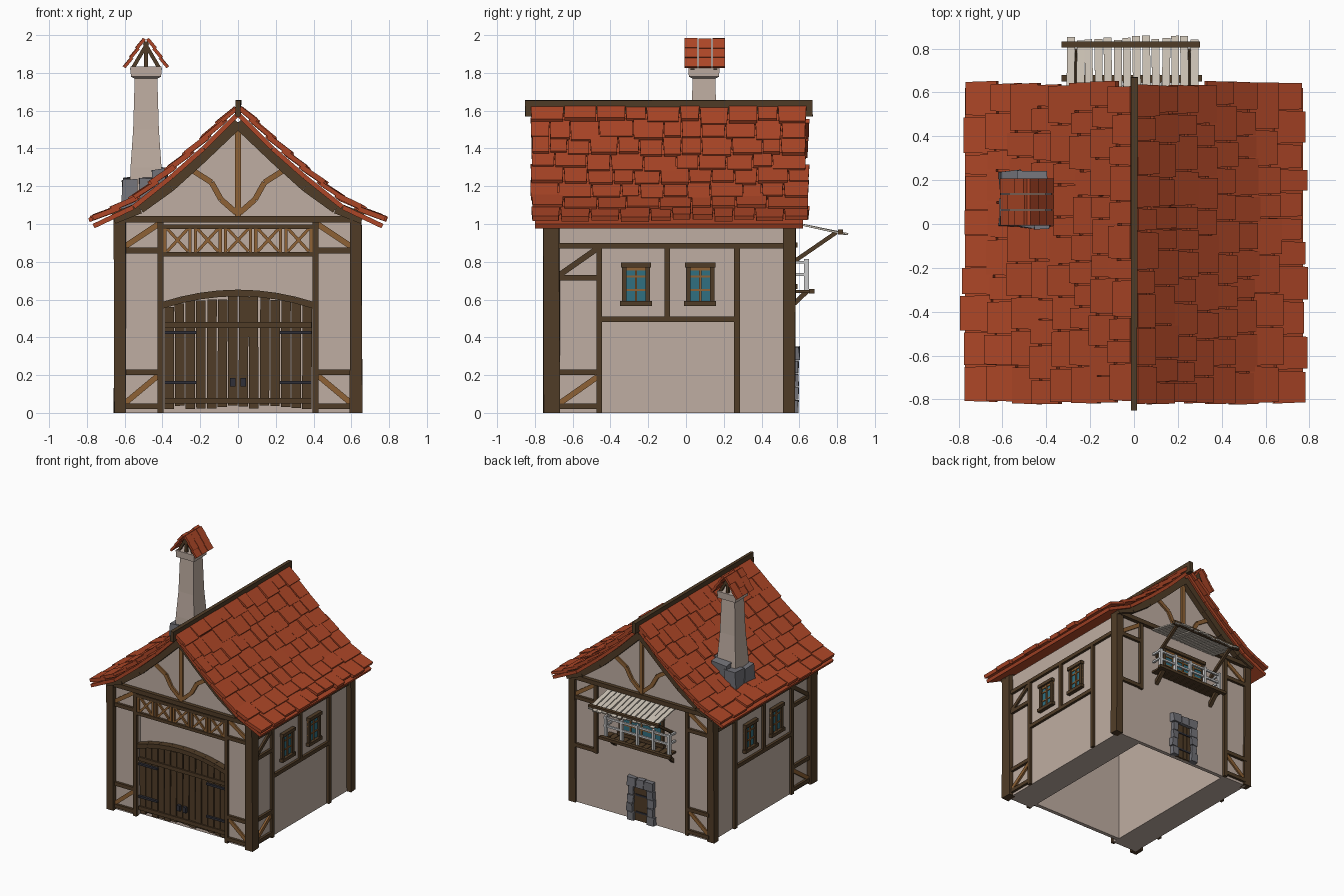
import bpy, bmesh, random
from mathutils import Vector as V

if "Cube" in bpy.data.objects:
    bpy.data.objects.remove(bpy.data.objects["Cube"])

random.seed(4)
COL = {"wall": (.52, .42, .36), "dark": (.08, .045, .02), "oak": (.27, .12, .035), "red": (.42, .062, .02),
       "stone": (.17, .17, .19), "glass": (.03, .16, .22), "pale": (.6, .54, .46), "white": (.7, .7, .68),
       "iron": (.03, .03, .04)}
MATS, PARTS = {}, {}
for k, c in COL.items():
    MATS[k] = bpy.data.materials.new(k)
    MATS[k].diffuse_color = (*c, 1)


def part(name, mat):
    if name not in PARTS:
        PARTS[name] = (bmesh.new(), mat)
    return PARTS[name][0]


def hexa(bm, lo, hi):
    lo, hi = [bm.verts.new(v) for v in lo], [bm.verts.new(v) for v in hi]
    bm.faces.new(lo[::-1])
    bm.faces.new(hi)
    for i in range(4):
        j = (i + 1) % 4
        bm.faces.new((lo[i], lo[j], hi[j], hi[i]))


def bar(bm, a, b, w, n, d, w2=None):
    """Plank from a to b, w wide, rising d along n (w2: width at b)."""
    a, b, n = V(a), V(b), V(n).normalized()
    s = (b - a).cross(n).normalized() / 2
    w2 = w2 or w
    base = [a - s * w, a + s * w, b + s * w2, b - s * w2]
    hexa(bm, base, [p + n * d for p in base])


def block(bm, x0, x1, y0, y1, z0, z1, jit=0):
    j = lambda: random.uniform(-jit, jit)
    ring = [(x0, y0), (x1, y0), (x1, y1), (x0, y1)]
    hexa(bm, [(x + j(), y + j(), z0) for x, y in ring], [(x + j(), y + j(), z1 + j()) for x, y in ring])


# wall planes: (u, z, distance out) -> world
FX, FY0, FY1 = .62, -.72, .56
FACES = {"front": (lambda u, z, d: (u, FY0 - d, z), (0, -1, 0)), "back": (lambda u, z, d: (u, FY1 + d, z), (0, 1, 0)),
         "right": (lambda u, z, d: (FX + d, u, z), (1, 0, 0)), "left": (lambda u, z, d: (-FX - d, u, z), (-1, 0, 0))}


def on(face, bm, u0, z0, u1, z1, w, d=.02, d0=-.005):
    f, n = FACES[face]
    bar(bm, f(u0, z0, d0), f(u1, z1, d0), w, n, d - d0)


def extrude_profile(bm, pts, y0, y1):
    face = bm.faces.new([bm.verts.new((x, y0, z)) for x, z in pts])
    r = bmesh.ops.extrude_face_region(bm, geom=[face])
    bmesh.ops.translate(bm, vec=(0, y1 - y0, 0), verts=[g for g in r["geom"] if isinstance(g, bmesh.types.BMVert)])


# plaster walls: side wings, gables, thin front and back infill
half = [(.4, .84), (.4, 0), (.62, 0), (.62, 1.03), (.38, 1.2), (.2, 1.36), (0, 1.54)]
walls = part("plaster_walls", "wall")
extrude_profile(walls, half + [(-x, z) for x, z in half[-2::-1]], FY0, FY1)
block(walls, -.4, .4, -.68, -.65, 0, .84)
block(walls, -.4, .4, .53, FY1, 0, .84)

# timber frame
T, O = part("timber_frame", "dark"), part("oak_braces", "oak")
for s in (-1, 1):
    for y0, y1 in ((-.755, -.67), (.515, .58)):
        x0, x1 = sorted((s * .595, s * .655))
        block(T, x0, x1, y0, y1, 0, 1.05, .004)
    for f in ("front", "back"):
        if f == "front" or s < 0:
            on(f, T, s * .41, 0, s * .41, 1.02, .03)
            for z in (.035, .215):
                on(f, T, s * .41, z, s * .61, z, .03)
            on(f, O, s * .42, .2, s * .6, .05, .03, .012)
        else:
            on(f, T, s * .41, .45, s * .41, 1.02, .03)
            on(f, T, s * .41, .47, s * .61, .47, .03)
        on(f, T, s * .41, .86, s * .61, .86, .03)
        on(f, O, s * .42, 1.0, s * .6, .88, .03, .012)
        # curved barge boards and gable braces
        rake = [(.66, 1.03), (.52, 1.085), (.36, 1.2), (.2, 1.345), (0, 1.535)]
        for (x0, z0), (x1, z1) in zip(rake, rake[1:]):
            on(f, T, s * x0, z0, s * x1, z1, .06, .045)
        brace = [(.01, 1.06), (.09, 1.13), (.14, 1.22), (.25, 1.29)]
        for (x0, z0), (x1, z1) in zip(brace, brace[1:]):
            on(f, O, s * x0, z0, s * x1, z1, .03, .015)
for f in ("front", "back"):
    on(f, T, -.62, 1.025, .62, 1.025, .035, .03)
    on(f, O, 0, 1.04, 0, 1.52, .03, .018)
# lattice frieze above the gate
on("front", T, -.4, .985, .4, .985, .025)
on("front", T, -.4, .84, .4, .84, .025)
for i in range(5):
    u = -.32 + .16 * i
    for e in (-1, 1):
        on("front", O, u + e * .055, .855, u - e * .055, .975, .016, .012)
        on("front", O, u + e * .066, .85, u + e * .066, .975, .016, .015)
for f in ("right", "left"):
    on(f, T, -.68, .885, .53, .885, .03)
    for u, z in ((-.46, 0), (.27, 0), (-.1, .5)):
        on(f, T, u, z, u, .88, .03)
    on(f, T, -.46, .495, .27, .495, .03)
    for z in (.035, .215, .715):
        on(f, T, -.68, z, -.46, z, .03)
    for z in (.05, .73):
        on(f, O if z < .5 else T, -.67, z, -.47, z + .14, .03, .015)


def window(face, u, z, w, h, cols):
    fr, gl, mu = part("window_frames", "dark"), part("window_glass", "glass"), part("window_bars", "oak")
    on(face, gl, u, z, u, z + h, w - .02, .006)
    for e in (-1, 1):
        on(face, fr, u + e * (w / 2 - .012), z, u + e * (w / 2 - .012), z + h, .024, .02)
    for zz, ex in ((z + .01, .01), (z + h - .012, .005)):
        on(face, fr, u - w / 2 - ex, zz, u + w / 2 + ex, zz, .026, .03)
    for i in range(1, cols):
        x = u - w / 2 + w * i / cols
        on(face, mu, x, z, x, z + h, .012, .014)
    for k in (.36, .68, .86):
        on(face, mu, u - w / 2, z + h * k, u + w / 2, z + h * k, .01 if k < .8 else .02, .012)


for f in ("right", "left"):
    for u in (-.265, .075):
        window(f, u, .57, .15, .225, 2)
window("back", 0, .66, .4, .24, 4)

# arched double gate with ironwork
G, I = part("gate_planks", "dark"), part("gate_ironwork", "iron")
for i in range(14):
    u = -.364 + .056 * i
    top = .565 + .055 * (1 - (u / .4) ** 2) + random.uniform(-.02, .01)
    t = random.uniform(-.004, .004)
    on("front", G, u, .03 + random.uniform(-.01, .01), u + t, top, .05, -.012 + t, -.045)
for z in (.065, .465):
    on("front", G, -.39, z, .39, z, .03, 0, -.03)
arch = [(-.4 + .1 * i, .57 + .065 * (1 - (i / 4 - 1) ** 2)) for i in range(9)]
for a, b in zip(arch, arch[1:]):
    on("front", T, *a, *b, .035, .015, -.045)
for s in (-1, 1):
    for z in (.16, .425):
        on("front", I, s * .39, z, s * .22, z, .016, .006, -.02)
    on("front", I, s * .027, .14, s * .027, .185, .03, .012, -.02)

# roof: curved deck with overlapping tiles
CURVE = [V(p) for p in ((0, 1.6), (.19, 1.41), (.36, 1.26), (.56, 1.1), (.77, 1.0))]
LEN = sum((b - a).length for a, b in zip(CURVE, CURVE[1:]))


def roof_point(t, s, y, lift=0):
    for a, b in zip(CURVE, CURVE[1:]):
        L = (b - a).length
        if t <= L or b is CURVE[-1]:
            p, d = a + (b - a) * (t / L), (b - a) / L
            n = V((-d.y, d.x))
            p = p + n * lift
            return V((s * p.x, y, p.y)), V((s * n.x, 0, n.y))
        t -= L


deck, tiles = part("roof_deck", "red"), part("roof_tiles", "red")
ROWS = 8
for s in (-1, 1):
    for a, b in zip(CURVE, CURVE[1:]):
        n = V((-(b - a).y * s, 0, (b - a).x))
        bar(deck, (s * a.x, -.09, a.y), (s * b.x, -.09, b.y), 1.42, n, -.025)
    for r in range(ROWS):
        y = -.825 + random.uniform(0, .015)
        while y < .6:
            w = random.uniform(.09, .18)
            if y + w > .56:
                w = .645 + random.uniform(-.015, .01) - y
            low = LEN * (r + 1) / ROWS + random.uniform(-.025, .012)
            a, _ = roof_point(max(0, low - .15), s, y + w / 2, .002)
            b, _ = roof_point(low, s, y + w / 2, .016)
            n = V((-(b - a).z * s, 0, (b - a).x * s))
            bar(tiles, a, b, w - .004, n, random.uniform(.02, .03), w - random.uniform(.004, .016))
            y += w
block(part("ridge_beam", "dark"), -.016, .016, -.85, .67, 1.57, 1.655, .003)

# chimney with stone collar and little tiled cap
CX, CY = -.487, .095
shaft = part("chimney_shaft", "wall")
prof = [(1.1, .088), (1.3, .082), (1.5, .068), (1.77, .06), (1.78, .08), (1.835, .083)]
for (z0, h0), (z1, h1) in zip(prof, prof[1:]):
    sq = lambda h, z: [(CX + i * h, CY + j * h, z) for i, j in ((-1, -1), (1, -1), (1, 1), (-1, 1))]
    hexa(shaft, sq(h0, z0), sq(h1, z1))
S = part("chimney_stones", "stone")
for x0, x1, y0, y1, z1 in ((-.615, -.53, -.01, .11, 1.23), (-.61, -.52, .11, .24, 1.245), (-.53, -.39, .16, .235, 1.29),
                           (-.53, -.45, -.02, .04, 1.25), (-.46, -.38, -.025, .05, 1.29), (-.43, -.375, .04, .17, 1.3)):
    block(S, x0, x1, y0, y1, 1.08, z1, .01)
cap, capwood = part("chimney_cap_tiles", "red"), part("chimney_cap_rafters", "dark")
for s in (-1, 1):
    n = V((s * .16, 0, .1))
    for y in (.035, .155):
        bar(capwood, (CX, y, 1.965), (CX + s * .085, y, 1.82), .02, n, -.02)
    for r in range(3):
        for c in range(3):
            t0, t1 = r / 3, (r + 1.1) / 3
            y = .027 + c * .073
            bar(cap, (CX + s * .1 * t0, y, 1.975 - .15 * t0), (CX + s * (.1 * t1 + .005), y, 1.98 - .15 * t1),
                .068, n, random.uniform(.014, .02))
for y in (.035, .155):
    block(capwood, CX - .01, CX + .01, y - .01, y + .01, 1.82, 1.965)

# back awning
A = part("awning_planks", "pale")
for i in range(14):
    x = -.29 + .0435 * i
    bar(A, (x, .55, 1.005), (x + random.uniform(-.006, .006), random.uniform(.83, .86), .942), .036, (0, .22, 1), .01)
W = part("awning_and_balcony_timbers", "dark")
block(W, -.33, .3, .805, .832, .945, .972)
for x in (-.27, .25):
    bar(W, (x, .56, .78), (x, .8, .945), .022, (0, -.5, 1), .022)
    bar(W, (x, .56, .55), (x, .65, .635), .03, (0, -1, 1), .025)

# balcony floor and railing
block(W, -.33, .31, .65, .68, .632, .655)
for i in range(12):
    block(W, -.3 + .05 * i, -.255 + .05 * i, .55, .66 + random.uniform(0, .01), .635, .65)
R = part("balcony_railing", "white")
for z in (.725, .79):
    block(R, -.3, .29, .63, .645, z, z + .015)
    for x in (-.3, .275):
        block(R, x, x + .015, .56, .64, z, z + .015)
for i in range(5):
    x = -.295 + .1425 * i
    block(R, x - .01, x + .01, .625, .65, .65, .815)

# back door in a stone surround
D, Q = part("back_door", "dark"), part("door_stones", "stone")
for i in range(4):
    on("back", D, -.054 + .036 * i, 0, -.054 + .036 * i, .285, .032, .012)
for z in (.07, .21):
    on("back", part("door_straps", "iron"), -.07, z, .05, z, .014, .018)
for s in (-1, 1):
    for k in range(4):
        inner = .065 + random.uniform(-.008, .004)
        x0, x1 = sorted((s * inner, s * (.115 + random.uniform(-.01, .01))))
        block(Q, x0, x1, .55, .595, k * .07, k * .07 + .066, .004)
for x0, x1 in ((-.115, -.04), (-.036, .036), (.04, .115)):
    block(Q, x0, x1, .55, .6, .28, .35, .006)

# turn every collected part into an object
for name, (bm, mat) in PARTS.items():
    bmesh.ops.recalc_face_normals(bm, faces=bm.faces)
    me = bpy.data.meshes.new(name)
    bm.to_mesh(me)
    bm.free()
    me.materials.append(MATS[mat])
    bpy.context.collection.objects.link(bpy.data.objects.new(name, me))

for m in bpy.data.materials:
    if m.users and not m.is_grease_pencil:
        m.use_nodes = True
        m.node_tree.nodes["Principled BSDF"].inputs["Base Color"].default_value = m.diffuse_color
